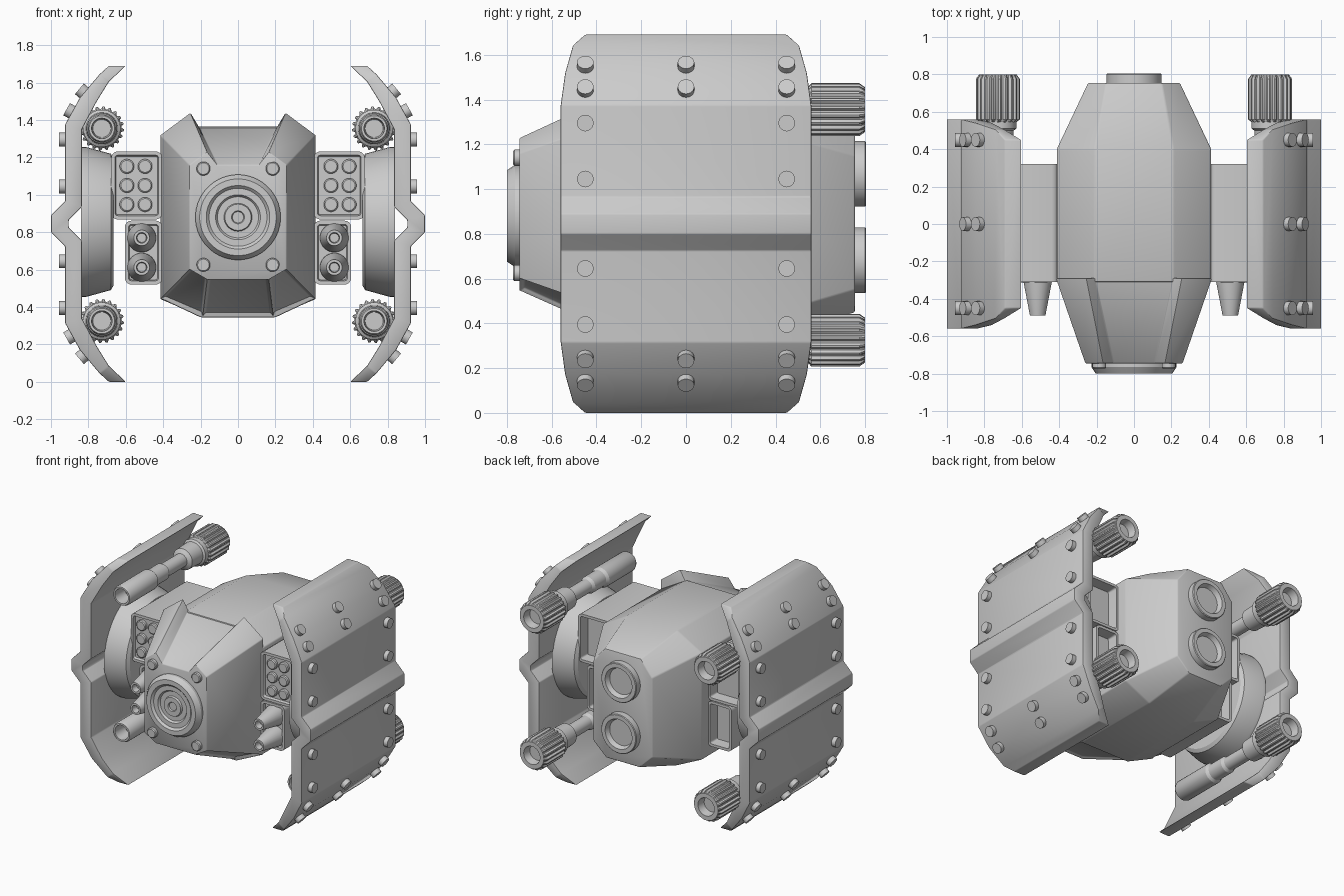
import bpy, bmesh, math
from mathutils import Vector, Matrix

if "Cube" in bpy.data.objects:
    bpy.data.objects.remove(bpy.data.objects["Cube"])

ZC = 0.845  # height of the symmetry plane of the side plates


def finish(bm, name, mirror=False, bevel=0.0, angle=30):
    bmesh.ops.remove_doubles(bm, verts=bm.verts, dist=0.0002)
    bmesh.ops.recalc_face_normals(bm, faces=bm.faces)
    lim = math.radians(angle)
    if bevel:
        es = [e for e in bm.edges if e.calc_face_angle(0) > math.radians(20)]
        bmesh.ops.bevel(bm, geom=es, offset=bevel, segments=2, profile=0.5, affect='EDGES', clamp_overlap=True)
    for f in bm.faces:
        f.smooth = True
    for e in bm.edges:
        e.smooth = e.calc_face_angle(0) < lim
    me = bpy.data.meshes.new(name)
    bm.to_mesh(me)
    bm.free()
    ob = bpy.data.objects.new(name, me)
    bpy.context.collection.objects.link(ob)
    if mirror:
        ob.modifiers.new("mirror", 'MIRROR').use_mirror_merge = False
    return ob


def skin(bm, rings, cap=True):
    rs = [[bm.verts.new(p) for p in r] for r in rings]
    n = len(rs[0])
    for a, b in zip(rs, rs[1:]):
        for i in range(n):
            j = (i + 1) % n
            bm.faces.new((a[i], a[j], b[j], b[i]))
    if cap:
        bm.faces.new(rs[0])
        bm.faces.new(rs[-1])


def lathe(name, prof, center, axis='Y', seg=32, teeth=False, mirror=False):
    """Revolve (radius, position) pairs about a line through center."""
    bm = bmesh.new()
    c = Vector(center)
    rings = []
    for r, t in prof:
        ring = []
        for i in range(seg):
            a = 2 * math.pi * (i + 0.5) / seg
            k = 0.89 if teeth and r > 0.1 and (i // 2) % 2 else 1.0
            u, v = r * k * math.cos(a), r * k * math.sin(a)
            ring.append(c + (Vector((u, t, v)) if axis == 'Y' else Vector((t, u, v))))
        rings.append(ring)
    skin(bm, rings, cap=False)
    return finish(bm, name, mirror)


def section(y, half):
    """Full cross-section from a right-hand half profile, top to bottom."""
    return [(x, y, z) for x, z in half] + [(-x, y, z) for x, z in reversed(half)]


# Main hull: faceted body tapering to the rear
bm = bmesh.new()
mid = [(0.21, 1.365), (0.413, 1.25), (0.413, 0.445), (0.20, 0.345)]
rear = [(0.15, 1.27), (0.245, 1.15), (0.245, 0.55), (0.14, 0.45)]
skin(bm, [section(-0.31, mid), section(0.40, mid), section(0.755, rear)])
finish(bm, "hull", bevel=0.008)

# Nose with raised brow ridges and recessed chin facets
bm = bmesh.new()
front = [(0.11, 1.16), (0.165, 1.23), (0.26, 1.16), (0.26, 0.60), (0.165, 0.545)]
back = [(0.21, 1.365), (0.255, 1.44), (0.417, 1.32), (0.417, 0.44), (0.19, 0.342)]
skin(bm, [section(-0.745, front), section(-0.29, back)])
bmesh.ops.recalc_face_normals(bm, faces=bm.faces)
chin = [f for f in bm.faces if f.normal.z < -0.4 and abs(f.normal.y) < 0.9]
bmesh.ops.inset_individual(bm, faces=chin, thickness=0.022, depth=-0.018)
finish(bm, "nose", bevel=0.006)

# Round front lens with concentric steps
lathe("lens", [(0, -0.70), (0.228, -0.70), (0.228, -0.765), (0.205, -0.80), (0.17, -0.80), (0.155, -0.785),
               (0.12, -0.785), (0.11, -0.77), (0.075, -0.77), (0.07, -0.785), (0.035, -0.785),
               (0.03, -0.775), (0, -0.775)], (0, 0, 0.88), seg=48)
for z in (1.14, 0.625):
    lathe("nose_bolt", [(0, -0.72), (0.037, -0.72), (0.037, -0.766), (0.031, -0.772), (0, -0.772)],
          (0.185, 0, z), seg=20, mirror=True)

# Rear thrusters
for z in (1.068, 0.682):
    lathe("thruster", [(0, 0.70), (0.147, 0.70), (0.147, 0.80), (0.142, 0.805), (0.112, 0.805),
                       (0.098, 0.77), (0, 0.77)], (0, 0, z), seg=40)


def pod(name, x0, x1, z0, z1):
    """Rounded box with shallow front and deep rear recess."""
    bm = bmesh.new()
    bmesh.ops.create_cube(bm, size=1, matrix=Matrix.Translation(((x0 + x1) / 2, 0.005, (z0 + z1) / 2))
                          @ Matrix.Diagonal((x1 - x0, 0.63, z1 - z0, 1)))
    long = [e for e in bm.edges if abs(e.verts[0].co.y - e.verts[1].co.y) > 0.5]
    bmesh.ops.bevel(bm, geom=long, offset=0.035, segments=4, profile=0.5, affect='EDGES')
    for s, depth in ((-1, -0.02), (1, -0.08)):
        fs = [f for f in bm.faces if f.normal.y * s > 0.9]
        bmesh.ops.inset_individual(bm, faces=fs, thickness=0.02, depth=0)
        bmesh.ops.inset_individual(bm, faces=fs, thickness=0.006, depth=depth)
    finish(bm, name, mirror=True)


# Rocket pods and their tubes
pod("rocket_pod", 0.405, 0.678, 0.868, 1.232)
for x in (0.497, 0.594):
    for z in (0.948, 1.05, 1.152):
        lathe("rocket", [(0, -0.27), (0.039, -0.27), (0.039, -0.308), (0.032, -0.314), (0, -0.314)],
              (x, 0, z), seg=20, mirror=True)

# Gun pods and conical muzzles
pod("gun_pod", 0.405, 0.605, 0.52, 0.862)
for z in (0.77, 0.612):
    lathe("muzzle", [(0, -0.27), (0.078, -0.27), (0.076, -0.31), (0.042, -0.488), (0.028, -0.488),
                     (0.024, -0.44), (0, -0.44)], (0.515, 0, z), seg=28, mirror=True)

# Pivot drum joining pods to the side plate
lathe("pivot_drum", [(0, 0.665), (0.34, 0.665), (0.365, 0.68), (0.402, 0.815), (0.402, 0.84), (0, 0.84)],
      (0, 0, 0.855), axis='X', seg=64, mirror=True)

# Side plates: folded armour with a central rib; (outer x, z, inner x, z, half width)
top = [(0.69, 1.69, 0.60, 1.69, 0.45), (0.74, 1.645, 0.69, 1.605, 0.505), (0.845, 1.52, 0.755, 1.50, 0.54),
       (0.925, 1.375, 0.835, 1.35, 0.56), (0.925, 0.965, 0.835, 0.935, 0.56), (1.0, 0.89, 0.905, 0.865, 0.56)]
full = top + [(a, 2 * ZC - b, c, 2 * ZC - d, w) for a, b, c, d, w in reversed(top)]
bm = bmesh.new()
skin(bm, [[(a, -w, b), (a, w, b), (c, w, d), (c, -w, d)] for a, b, c, d, w in full])
finish(bm, "side_plate", mirror=True, bevel=0.006)

# Plate bolts: rows on the flat parts and on the slanted parts
bolts = [(0.925, z, 0, ys) for z in (1.295, 1.045) for ys in (-0.45, 0.45)]
bolts += [(x, z, tilt, ys) for x, z, tilt in ((0.823, 1.546, 40), (0.888, 1.442, 29)) for ys in (-0.45, 0, 0.45)]
bm = bmesh.new()
for x, z, tilt, y in bolts:
    for s in (1, -1):
        m = (Matrix.Translation((x, y, ZC + s * (z - ZC))) @ Matrix.Rotation(-s * math.radians(tilt), 4, 'Y')
             @ Matrix.Rotation(math.pi / 2, 4, 'Y'))
        bmesh.ops.create_cone(bm, cap_ends=True, segments=20, radius1=0.037, radius2=0.037, depth=0.065, matrix=m)
finish(bm, "plate_bolts", mirror=True)

# Four long barrels with knurled rear knobs
for z in (1.355, 0.325):
    lathe("barrel", [(0, -0.24), (0.048, -0.24), (0.055, -0.35), (0.068, -0.35), (0.075, -0.335), (0.075, -0.02),
                     (0.062, 0.0), (0.062, 0.13), (0.05, 0.15), (0.05, 0.36), (0.08, 0.38), (0.085, 0.50),
                     (0.1, 0.51), (0.1, 0.56), (0, 0.56)], (0.728, 0, z), mirror=True)
    lathe("knob", [(0, 0.54), (0.095, 0.54), (0.118, 0.56), (0.118, 0.775), (0.1, 0.80), (0.068, 0.80),
                   (0.058, 0.74), (0, 0.74)], (0.728, 0, z), seg=80, teeth=True, mirror=True)
